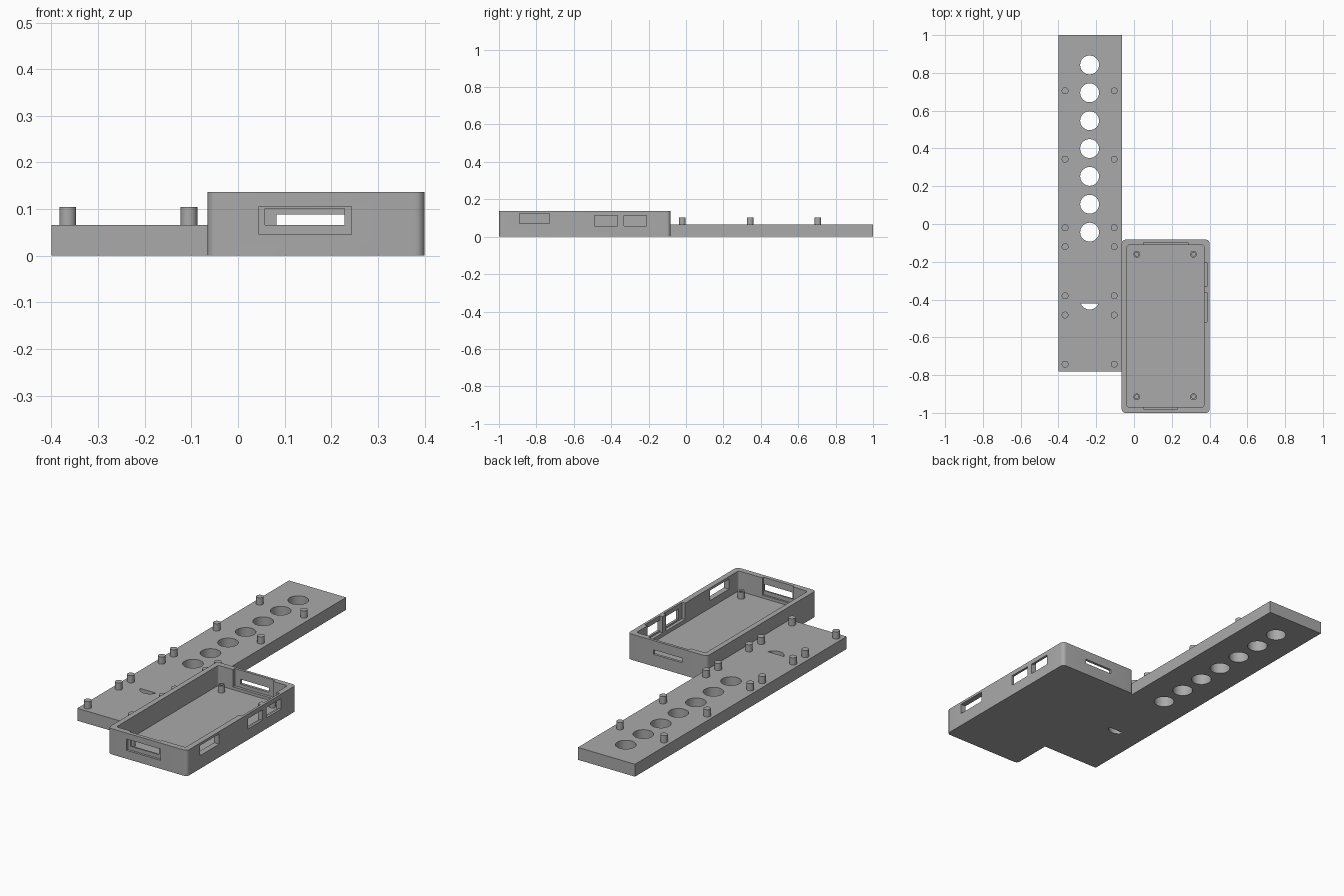
import bpy, bmesh, math

if "Cube" in bpy.data.objects:
    bpy.data.objects.remove(bpy.data.objects["Cube"])

grey = bpy.data.materials.new("plain grey")
grey.diffuse_color = (0.40, 0.40, 0.40, 1)
grey.use_nodes = True
grey.node_tree.nodes["Principled BSDF"].inputs["Base Color"].default_value = grey.diffuse_color


def finish(name, bm):
    bmesh.ops.recalc_face_normals(bm, faces=bm.faces)
    me = bpy.data.meshes.new(name)
    bm.to_mesh(me)
    bm.free()
    me.materials.append(grey)
    ob = bpy.data.objects.new(name, me)
    bpy.context.collection.objects.link(ob)
    return ob


def prism(name, pts, z0, z1):
    """Extrude a flat outline from z0 up to z1."""
    bm = bmesh.new()
    face = bm.faces.new([bm.verts.new((x, y, z0)) for x, y in pts])
    out = bmesh.ops.extrude_face_region(bm, geom=[face])
    top = [v for v in out["geom"] if isinstance(v, bmesh.types.BMVert)]
    bmesh.ops.translate(bm, verts=top, vec=(0, 0, z1 - z0))
    return finish(name, bm)


def arc(cx, cy, r, a0, a1, n):
    return [(cx + r * math.cos(math.radians(a0 + (a1 - a0) * i / n)),
             cy + r * math.sin(math.radians(a0 + (a1 - a0) * i / n))) for i in range(n + 1)]


def rounded(x0, x1, y0, y1, r):
    return (arc(x1 - r, y1 - r, r, 0, 90, 6) + arc(x0 + r, y1 - r, r, 90, 180, 6)
            + arc(x0 + r, y0 + r, r, 180, 270, 6) + arc(x1 - r, y0 + r, r, 270, 360, 6))


def block(name, x0, x1, y0, y1, z0, z1):
    return prism(name, [(x0, y0), (x1, y0), (x1, y1), (x0, y1)], z0, z1)


def disc(x, y, r, n=32):
    return arc(x, y, r, 0, 360, n)[:-1]


def cut(ob, cutter):
    """Subtract a cutter, apply the result and discard the cutter."""
    mod = ob.modifiers.new("cut", "BOOLEAN")
    mod.operation, mod.solver, mod.object = "DIFFERENCE", "EXACT", cutter
    bpy.context.view_layer.objects.active = ob
    bpy.ops.object.modifier_apply(modifier=mod.name)
    bpy.data.objects.remove(cutter)


def smooth(ob):
    bpy.ops.object.select_all(action="DESELECT")
    ob.select_set(True)
    bpy.context.view_layer.objects.active = ob
    bpy.ops.object.shade_smooth_by_angle(angle=math.radians(30))


# Long mounting plate with a row of holes and one half-moon hole
plate = block("mounting_plate", -0.4, -0.064, -0.78, 1.0, 0, 0.066)
for i in range(7):
    cut(plate, prism("hole_cutter", disc(-0.235, 0.842 - 0.1475 * i, 0.05), -0.1, 0.2))
cut(plate, prism("half_moon_cutter", arc(-0.235, -0.403, 0.05, 200, 340, 18), -0.1, 0.2))
smooth(plate)

# Pegs in pairs along the plate
for y in (0.705, 0.343, -0.02, -0.12, -0.38, -0.482, -0.742):
    for x in (-0.365, -0.105):
        smooth(prism("plate_peg", disc(x, y, 0.018, 24), 0.06, 0.104))

# Open-topped case
FLOOR, TOP = 0.03, 0.137
case = prism("case", rounded(-0.065, 0.4, -1.0, -0.083, 0.02), 0, TOP)
cut(case, prism("cavity", rounded(-0.037, 0.37, -0.97, -0.112, 0.012), FLOOR, 0.3))

openings = [
    # front wall: outer recess, opening, shallow inner pocket
    (0.045, 0.243, -1.1, -0.988, 0.045, 0.105),
    (0.058, 0.228, -1.1, -0.95, 0.066, 0.101),
    (0.05, 0.23, -0.98, -0.95, 0.045, 0.2),
    # back wall: inner pocket open at the top, narrow slot
    (0.05, 0.285, -0.13, -0.097, 0.045, 0.2),
    (0.083, 0.25, -0.13, 0.0, 0.064, 0.088),
    # right wall: two inner pockets open at the top, three windows
    (0.35, 0.387, -0.52, -0.362, 0.05, 0.2),
    (0.35, 0.387, -0.332, -0.205, 0.05, 0.2),
    (0.35, 0.5, -0.89, -0.73, 0.07, 0.124),
    (0.35, 0.5, -0.488, -0.366, 0.058, 0.113),
    (0.35, 0.5, -0.332, -0.21, 0.058, 0.113),
]
for box in openings:
    cut(case, block("opening", *box))
smooth(case)

# Hollow screw posts standing on the case floor
for x in (0.015, 0.315):
    for y in (-0.16, -0.915):
        post = prism("case_post", disc(x, y, 0.018, 24), FLOOR - 0.005, 0.066)
        cut(post, prism("bore", disc(x, y, 0.010, 24), FLOOR + 0.002, 0.2))
        smooth(post)
